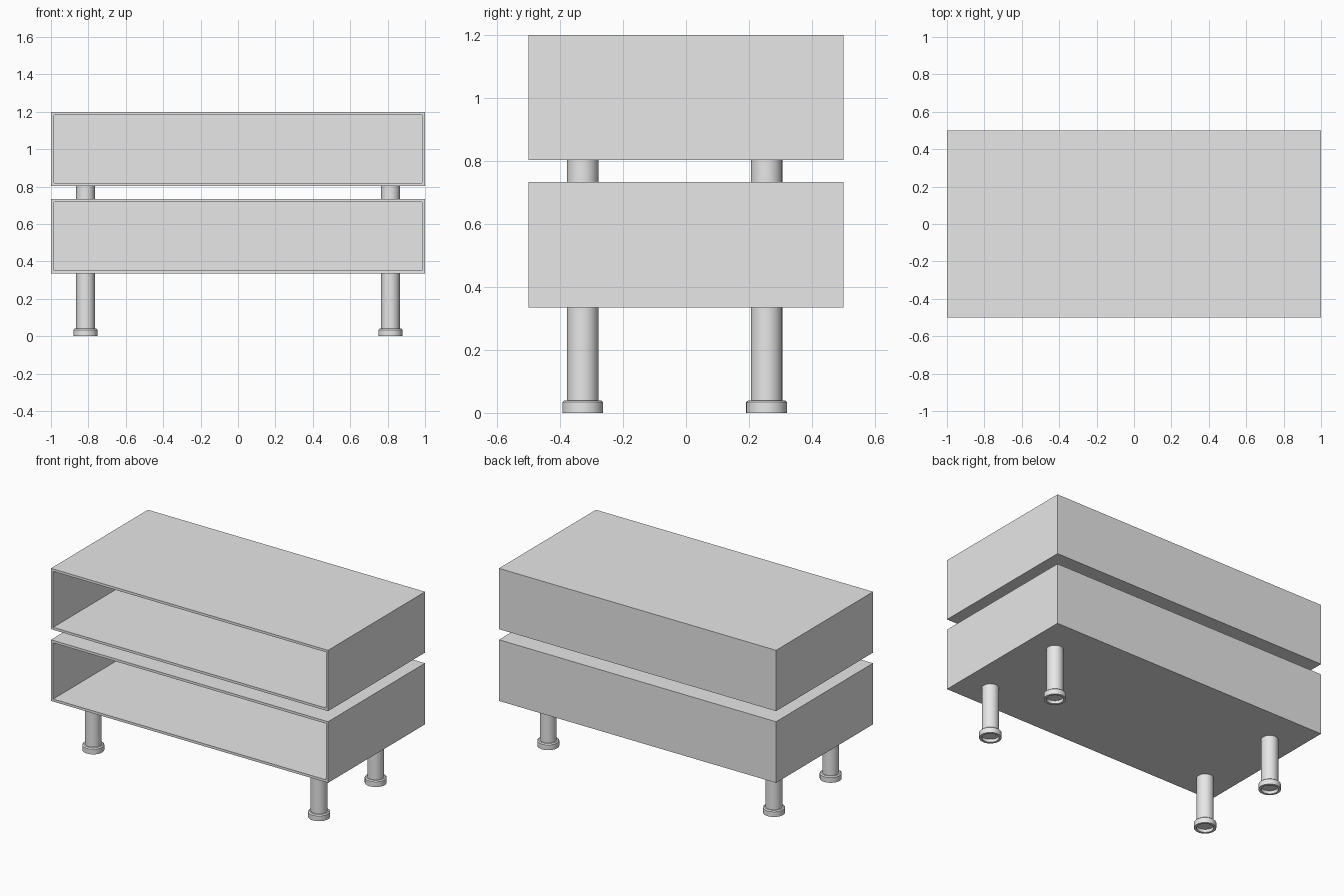
import bpy, bmesh, math
from mathutils import Vector

cube = bpy.data.objects.get("Cube")
if cube:
    bpy.data.objects.remove(cube, do_unlink=True)

grey = bpy.data.materials.new("plain_grey")
grey.use_nodes = True
grey.diffuse_color = (0.8, 0.8, 0.8, 1)
grey.node_tree.nodes["Principled BSDF"].inputs["Base Color"].default_value = grey.diffuse_color

WALL = 0.023
LEG_X, LEG_FRONT, LEG_BACK = 0.815, -0.328, 0.256


def add_object(name, bm):
    bmesh.ops.recalc_face_normals(bm, faces=bm.faces)
    mesh = bpy.data.meshes.new(name)
    bm.to_mesh(mesh)
    bm.free()
    mesh.materials.append(grey)
    obj = bpy.data.objects.new(name, mesh)
    bpy.context.collection.objects.link(obj)
    return obj


def open_box(name, z0, z1):
    """Box with an open front, hollowed by insetting and pushing the front face."""
    bm = bmesh.new()
    bmesh.ops.create_cube(bm, size=1)
    for v in bm.verts:
        v.co = (v.co.x * 2, v.co.y, z0 + (v.co.z + 0.5) * (z1 - z0))
    front = min(bm.faces, key=lambda f: f.calc_center_median().y)
    bmesh.ops.inset_region(bm, faces=[front], thickness=WALL)
    pushed = bmesh.ops.extrude_discrete_faces(bm, faces=[front])["faces"][0]
    bmesh.ops.translate(bm, verts=pushed.verts, vec=(0, 1 - WALL, 0))
    return add_object(name, bm)


def turned(name, profile, x, y):
    """Round part spun from a radius/height profile."""
    bm = bmesh.new()
    verts = [bm.verts.new((r, 0, z)) for r, z in profile]
    edges = [bm.edges.new(pair) for pair in zip(verts, verts[1:])]
    bmesh.ops.spin(bm, geom=verts + edges, cent=(0, 0, 0), axis=(0, 0, 1),
                   angle=math.tau, steps=32)
    bmesh.ops.remove_doubles(bm, verts=bm.verts, dist=0.0002)
    bmesh.ops.translate(bm, verts=bm.verts, vec=Vector((x, y, 0)))
    obj = add_object(name, bm)
    bpy.ops.object.select_all(action="DESELECT")
    obj.select_set(True)
    bpy.context.view_layer.objects.active = obj
    bpy.ops.object.shade_smooth_by_angle(angle=math.radians(30))


# Two stacked open-front boxes
open_box("lower_box", 0.335, 0.734)
open_box("upper_box", 0.803, 1.2)

# Legs, recessed feet and the short posts between the boxes
leg = [(0, 0.02), (0.05, 0.02), (0.05, 0.335), (0, 0.335)]
foot = [(0.049, 0.04), (0.058, 0.04), (0.065, 0.034), (0.065, 0),
        (0.05, 0), (0.05, 0.02)]
post = [(0, 0.734), (0.05, 0.734), (0.05, 0.803), (0, 0.803)]
for side, x in (("left", LEG_X), ("right", -LEG_X)):
    for end, y in (("front", LEG_FRONT), ("back", LEG_BACK)):
        turned(f"{end}_{side}_leg", leg, x, y)
        turned(f"{end}_{side}_foot", foot, x, y)
        turned(f"{end}_{side}_post", post, x, y)
